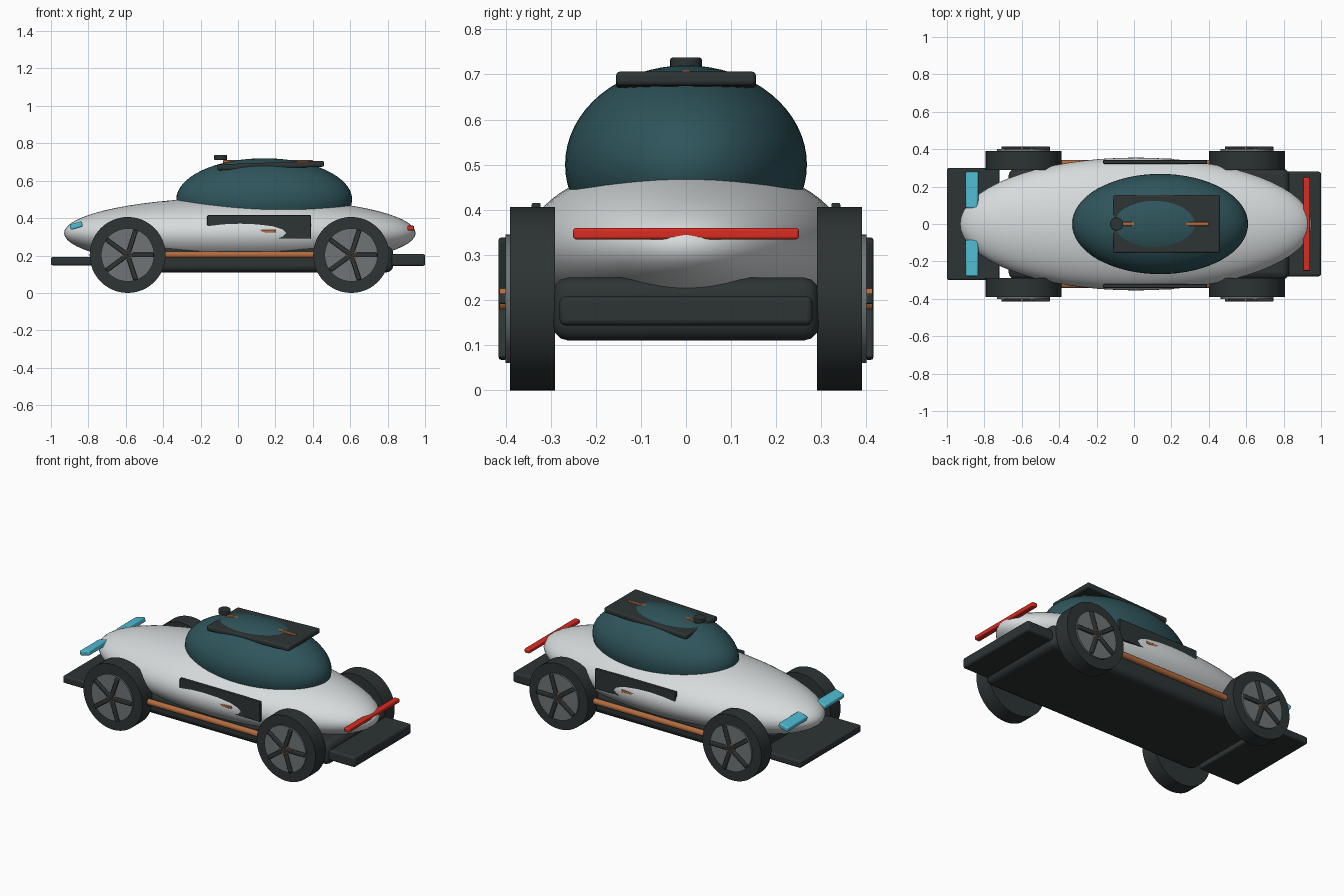
import bpy, math
from mathutils import Matrix, Vector

cube = bpy.data.objects.get("Cube")
if cube:
    bpy.data.objects.remove(cube, do_unlink=True)


def material(name, r, g, b):
    m = bpy.data.materials.new(name)
    m.use_nodes = True
    m.diffuse_color = (r, g, b, 1)
    bsdf = m.node_tree.nodes["Principled BSDF"]
    bsdf.inputs["Base Color"].default_value = (r, g, b, 1)
    bsdf.inputs["Roughness"].default_value = 0.5
    return m


SILVER = material("silver paint", 0.68, 0.71, 0.72)
DARK = material("dark trim", 0.026, 0.034, 0.034)
TEAL = material("teal glass", 0.028, 0.09, 0.105)
COPPER = material("copper", 0.45, 0.15, 0.05)
GREY = material("grey rim", 0.16, 0.175, 0.18)
RED = material("red lamp", 0.70, 0.025, 0.015)
CYAN = material("cyan lamp", 0.08, 0.50, 0.65)


def finish(name, mat, bevel=0):
    ob = bpy.context.object
    ob.name = name
    ob.data.materials.append(mat)
    bpy.ops.object.transform_apply(location=False, rotation=False, scale=True)
    bpy.ops.object.shade_smooth_by_angle(angle=math.radians(35))
    if bevel:
        mod = ob.modifiers.new("soft edges", "BEVEL")
        mod.width = bevel
        mod.segments = 3
    return ob


def box(name, mat, centre, size, bevel=0.008, tilt=0):
    bpy.ops.mesh.primitive_cube_add(size=1, location=centre, rotation=(0, tilt, 0))
    bpy.context.object.scale = size
    return finish(name, mat, bevel)


def ellipsoid(name, mat, centre, radii):
    bpy.ops.mesh.primitive_uv_sphere_add(segments=64, ring_count=32, location=centre)
    bpy.context.object.scale = radii
    return finish(name, mat)


def cylinder(name, mat, centre, radius, depth, axis="Z", bevel=0):
    rot = {"X": (0, math.pi / 2, 0), "Y": (math.pi / 2, 0, 0), "Z": (0, 0, 0)}[axis]
    bpy.ops.mesh.primitive_cylinder_add(vertices=48, radius=radius, depth=depth,
                                        location=centre, rotation=rot)
    return finish(name, mat, bevel)


# Body shell and canopy
ellipsoid("body", SILVER, (0.01, 0, 0.32), (0.94, 0.355, 0.19))
ellipsoid("canopy", TEAL, (0.14, 0, 0.50), (0.47, 0.268, 0.22))

# Underbody, front splitter and rear diffuser
box("underbody", DARK, (0.08, 0, 0.18), (1.50, 0.59, 0.14), 0.035)
box("front_splitter", DARK, (-0.86, 0, 0.17), (0.28, 0.60, 0.045), 0.01)
box("rear_diffuser", DARK, (0.875, 0, 0.176), (0.25, 0.56, 0.064), 0.012)

# Roof panel, spine and sensor
box("roof_panel", DARK, (0.175, 0, 0.681), (0.57, 0.31, 0.032), 0.01, tilt=-0.035)
box("roof_spine", COPPER, (0.16, 0, 0.70), (0.48, 0.02, 0.02), 0.004)
cylinder("roof_sensor", DARK, (-0.093, 0, 0.724), 0.035, 0.026, bevel=0.004)

# Tail lamp
box("tail_lamp", RED, (0.923, 0, 0.347), (0.036, 0.50, 0.025), 0.006)

# Parts repeated on both sides
for side, s in (("right", -1), ("left", 1)):
    box(f"headlamp_{side}", CYAN, (-0.865, s * 0.182, 0.36), (0.068, 0.195, 0.03),
        0.008, tilt=-0.28)
    box(f"side_panel_{side}", DARK, (0.113, s * 0.332, 0.353), (0.555, 0.02, 0.125), 0.004)
    box(f"door_handle_{side}", COPPER, (0.14, s * 0.342, 0.331), (0.12, 0.018, 0.016), 0.003)
    cylinder(f"rocker_tube_{side}", COPPER, (0.0, s * 0.325, 0.204), 0.018, 0.90, "X")

    # Wheels with five-spoke rims
    for end, x in (("front", -0.59), ("rear", 0.605)):
        tag = f"{end}_{side}"
        hub = Vector((x, s * 0.34, 0.203))
        cylinder(f"tyre_{tag}", DARK, hub, 0.203, 0.10, "Y")
        cylinder(f"rim_{tag}", GREY, (x, s * 0.385, 0.203), 0.142, 0.03, "Y")
        cylinder(f"hub_{tag}", COPPER, (x, s * 0.395, 0.203), 0.03, 0.036, "Y")
        for i in range(5):
            a = math.tau * i / 5
            out = Vector((math.cos(a), 0, math.sin(a)))
            centre = Vector((x, s * 0.406, 0.203)) + out * 0.07
            box(f"spoke_{tag}_{i + 1}", DARK, centre, (0.14, 0.018, 0.024), 0.005, tilt=-a)
